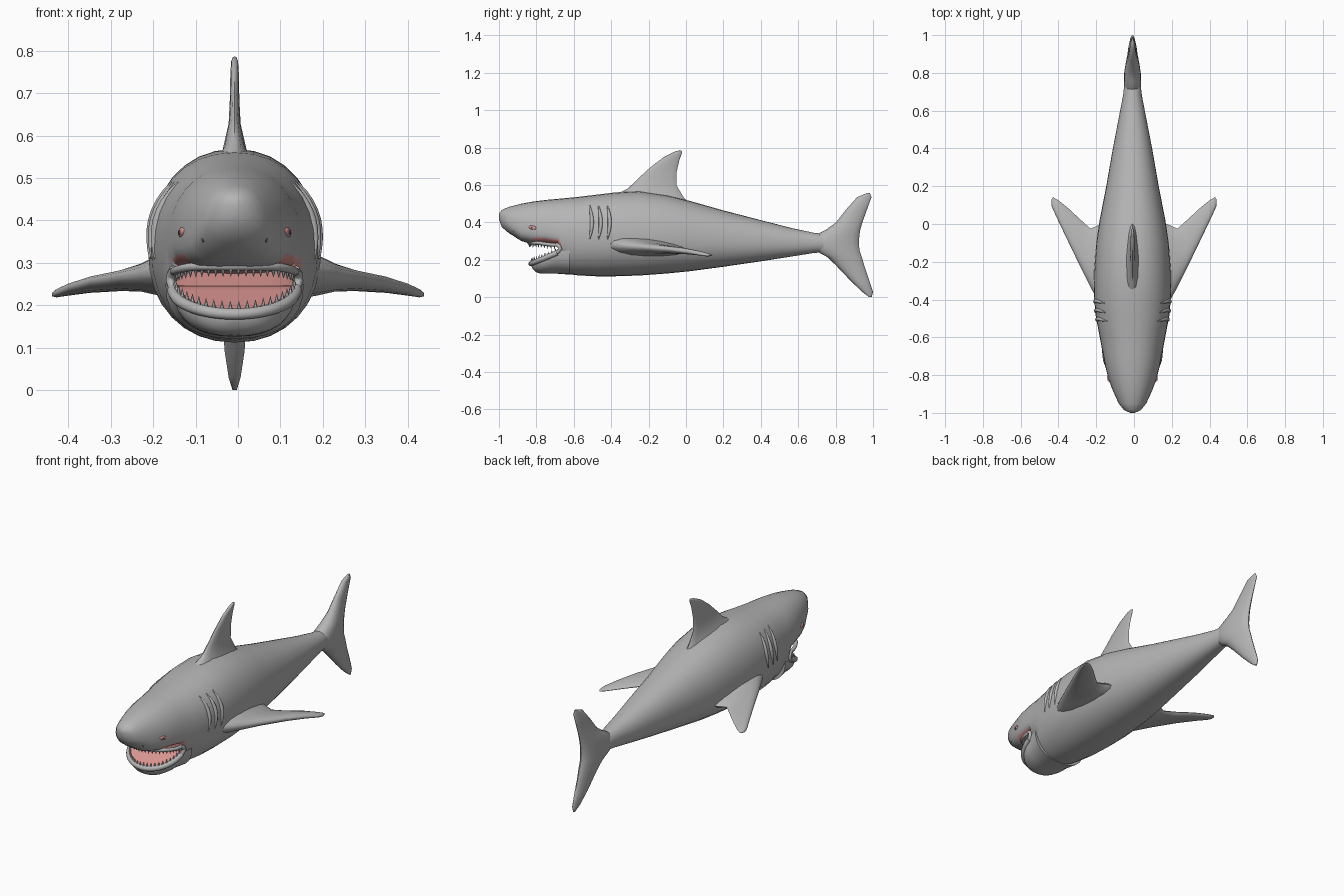
import bpy, bmesh, math
from mathutils import Vector

if "Cube" in bpy.data.objects:
    bpy.data.objects.remove(bpy.data.objects["Cube"])


def material(name, rgb):
    m = bpy.data.materials.new(name)
    m.diffuse_color = (*rgb, 1)
    m.use_nodes = True
    m.node_tree.nodes["Principled BSDF"].inputs["Base Color"].default_value = m.diffuse_color
    return m


GRAY = material("skin gray", (0.46, 0.46, 0.46))
PINK = material("mouth pink", (0.72, 0.31, 0.29))
DARK = material("dark gray", (0.08, 0.08, 0.08))
CX = -0.008  # body axis


def finish(name, bm, mats, angle=40):
    bmesh.ops.recalc_face_normals(bm, faces=bm.faces)
    me = bpy.data.meshes.new(name)
    bm.to_mesh(me)
    bm.free()
    for m in mats:
        me.materials.append(m)
    ob = bpy.data.objects.new(name, me)
    bpy.context.collection.objects.link(ob)
    bpy.ops.object.select_all(action='DESELECT')
    ob.select_set(True)
    bpy.context.view_layer.objects.active = ob
    bpy.ops.object.shade_smooth_by_angle(angle=math.radians(angle))
    return ob


def loft(rings):
    bm = bmesh.new()
    loops = [[bm.verts.new(p) for p in r] for r in rings]
    n = len(loops[0])
    for a, b in zip(loops, loops[1:]):
        for i in range(n):
            j = (i + 1) % n
            bm.faces.new((a[i], a[j], b[j], b[i]))
    bm.faces.new(loops[0])
    bm.faces.new(loops[-1])
    bmesh.ops.recalc_face_normals(bm, faces=bm.faces)
    return bm


def spow(v, e):
    return math.copysign(abs(v) ** e, v)


# Body and upper head: y, half width, bottom, widest height, top
BODY = [
    (-1.0, .012, .415, .435, .448), (-.985, .045, .375, .425, .466),
    (-.95, .073, .345, .40, .482), (-.88, .105, .300, .37, .500),
    (-.82, .127, .284, .36, .511), (-.75, .145, .284, .35, .520),
    (-.685, .157, .275, .34, .526), (-.665, .161, .128, .33, .528),
    (-.58, .177, .117, .33, .536), (-.48, .196, .112, .33, .548),
    (-.38, .204, .112, .33, .560), (-.25, .203, .116, .32, .568),
    (-.10, .192, .127, .32, .545), (.02, .174, .139, .31, .515),
    (.20, .139, .163, .30, .464), (.40, .104, .192, .295, .412),
    (.56, .073, .217, .29, .371), (.68, .050, .236, .29, .345),
    (.78, .038, .245, .29, .335), (.88, .015, .27, .29, .31)]
SEG = 32


def body_ring(y, hw, zb, zm, zt):
    pts = []
    for i in range(SEG):
        a = 2 * math.pi * i / SEG
        c, s = math.cos(a), math.sin(a)
        h = zt - zm if s > 0 else zm - zb
        # squarer underside along the roof of the mouth
        e = 0.7 if s < 0 and -.9 < y < -.67 else 0.92
        pts.append((CX + hw * spow(c, e), y, zm + h * spow(s, e)))
    return pts


def surface_x(y, z):
    """Half width of the body at a given station and height."""
    for a, b in zip(BODY, BODY[1:]):
        if a[0] <= y <= b[0]:
            t = (y - a[0]) / (b[0] - a[0])
            _, hw, zb, zm, zt = [p + (q - p) * t for p, q in zip(a, b)]
            s = (z - zm) / (zt - zm if z > zm else zm - zb)
            s = min(1, abs(s)) ** (1 / .92)
            return hw * (1 - s * s) ** .46


bm = loft([body_ring(*r) for r in BODY])
for f in bm.faces:
    c = f.calc_center_median()
    roof = -.85 < c.y < -.68 and f.normal.z < -.6
    throat = -.69 < c.y < -.66 and f.normal.y < -.5 and abs(c.x) < .15
    f.material_index = 1 if roof or throat else 0
finish("body", bm, [GRAY, PINK])


# Mouth rims as half ellipses
def upper_rim(t):
    return Vector((CX + .143 * math.cos(t), -.695 - .145 * math.sin(t), .286 - .012 * abs(math.cos(t)) ** 6))


def lower_rim(t):
    return Vector((CX + .145 * math.cos(t), -.69 - .138 * math.sin(t), .245 - .058 * math.sin(t)))


# Lower jaw
rings = []
for k in range(10):
    t = math.radians(86 * (1 - k / 9))
    p = lower_rim(t)
    zb = .126 + .042 * math.sin(t) ** 8
    rings.append((p.x - CX, p.y, p.z, zb))
rings.append((.163, -.62, .25, .121))
loops = []
for hw, y, zt, zb in rings:
    loop = []
    for i in range(17):
        a = math.pi * i / 16
        loop.append((CX + hw * spow(math.cos(a), .85), y, zt - (zt - zb) * spow(math.sin(a), .85)))
    loops.append(loop)
bm = loft(loops)
for f in bm.faces:
    f.material_index = 1 if f.normal.z > .5 else 0
finish("lower_jaw", bm, [GRAY, PINK])


# Tubes for lips and gills
def tube(name, pts, radius, taper=False):
    cu = bpy.data.curves.new(name, 'CURVE')
    cu.dimensions = '3D'
    cu.bevel_depth = radius
    cu.bevel_resolution = 2
    cu.use_fill_caps = True
    sp = cu.splines.new('POLY')
    sp.points.add(len(pts) - 1)
    for i, (p, q) in enumerate(zip(sp.points, pts)):
        p.co = (*q, 1)
        p.radius = .25 + .75 * math.sin(math.pi * i / (len(pts) - 1)) if taper else 1
    sp.use_smooth = True
    cu.materials.append(GRAY)
    bpy.context.collection.objects.link(bpy.data.objects.new(name, cu))


arc = [math.pi * i / 28 for i in range(29)]
tube("upper_lip", [upper_rim(t) + Vector((0, 0, .006)) for t in arc], .010)
tube("lower_lip", [lower_rim(t) - Vector((0, 0, .008)) for t in arc], .014)
for s, side in ((1, "right"), (-1, "left")):
    # Mouth corner fold joining both lips
    tube("mouth_corner_" + side, [(CX + s * x, y, z) for x, y, z in
         ((.143, -.695, .284), (.150, -.678, .272), (.152, -.672, .258), (.145, -.69, .238))], .011)
    for g, y0 in enumerate((-.515, -.468, -.42)):
        pts = []
        for i in range(9):
            z = .31 + .18 * i / 8
            y = y0 + .012 * math.sin(math.pi * i / 8)
            pts.append((CX + s * (surface_x(y, z) - .001), y, z))
        tube("gill_%d_%s" % (g + 1, side), pts, .011, True)


# Teeth along both rims
def teeth(name, rim, count, length, up):
    bm = bmesh.new()
    for i in range(count):
        t = math.pi * (i + .5) / count
        p = rim(t)
        p.x = CX + (p.x - CX) * .97
        base = [bm.verts.new(p + Vector((.0075 * math.cos(a), .0075 * math.sin(a), -.004 * up)))
                for a in [math.pi * k / 3 for k in range(6)]]
        tip = bm.verts.new(p + Vector((0, .003, length * up)))
        bm.faces.new(base)
        for k in range(6):
            bm.faces.new((base[k], base[(k + 1) % 6], tip))
    finish(name, bm, [GRAY])


teeth("upper_teeth", upper_rim, 24, .020, -1)
teeth("lower_teeth", lower_rim, 22, .024, 1)


# Fins: sections of leading point, trailing point and half thickness
def fin(name, sections, axis):
    rings = []
    for lead, trail, th in sections:
        lead, trail = Vector(lead), Vector(trail)
        ring = []
        for i in range(16):
            a = 2 * math.pi * i / 16
            ring.append((lead + trail) / 2 + (lead - trail) / 2 * math.cos(a)
                        + axis * th * math.sin(a) * (1 + .25 * math.cos(a)))
        rings.append(ring)
    return finish(name, loft(rings), [GRAY], 60)


X, Z = Vector((1, 0, 0)), Vector((0, 0, 1))
DORSAL = [(-.42, .525, .04, .485, .06), (-.31, .582, -.01, .53, .028),
          (-.25, .64, -.052, .60, .014), (-.19, .695, -.05, .67, .011),
          (-.12, .748, -.035, .735, .010), (-.06, .778, -.022, .77, .008),
          (-.035, .786, -.02, .782, .004)]
fin("dorsal_fin", [((CX, a, b), (CX, c, d), t) for a, b, c, d, t in DORSAL], X)

TAIL = [(.556, .965, .983, .005), (.535, .915, .992, .012), (.47, .857, .968, .018),
        (.40, .802, .943, .027), (.362, .75, .932, .036), (.33, .69, .927, .042),
        (.29, .66, .924, .045), (.25, .69, .928, .042), (.215, .755, .940, .036),
        (.17, .802, .953, .029), (.09, .878, .980, .023), (.03, .94, 1.0, .014),
        (.0, .98, .993, .005)]
fin("tail_fin", [((CX, a, z), (CX, b, z), t) for z, a, b, t in TAIL], X)

PECTORAL = [(.10, -.50, .03, .285, .25, .06), (.185, -.415, -.005, .285, .25, .045),
            (.23, -.335, -.025, .275, .25, .030), (.28, -.235, .02, .268, .243, .021),
            (.35, -.09, .085, .257, .236, .016), (.40, .015, .125, .243, .228, .012),
            (.428, .075, .142, .231, .224, .009), (.438, .10, .13, .226, .224, .004)]
for s, side in ((1, "right"), (-1, "left")):
    fin("pectoral_fin_" + side, [((s * x, a, za), (s * x, b, zb), t)
                                 for x, a, b, za, zb, t in PECTORAL], Z)


# Eyes and nostrils
def blob(name, loc, size, rot, mat):
    bm = bmesh.new()
    bmesh.ops.create_uvsphere(bm, u_segments=12, v_segments=8, radius=1)
    ob = finish(name, bm, [mat])
    ob.location, ob.scale, ob.rotation_euler = loc, size, rot


for s, side in ((1, "right"), (-1, "left")):
    x = surface_x(-.82, .372)
    rot = (math.radians(-12), 0, s * math.radians(-18))
    blob("eye_" + side, (CX + s * (x - .002), -.82, .372), (.007, .021, .011), rot, PINK)
    blob("pupil_" + side, (CX + s * (x + .003), -.824, .372), (.003, .005, .006), rot, DARK)
    x = surface_x(-.92, .355)
    blob("nostril_" + side, (CX + s * (x - .002), -.92, .355), (.004, .006, .007), (0, 0, 0), DARK)
